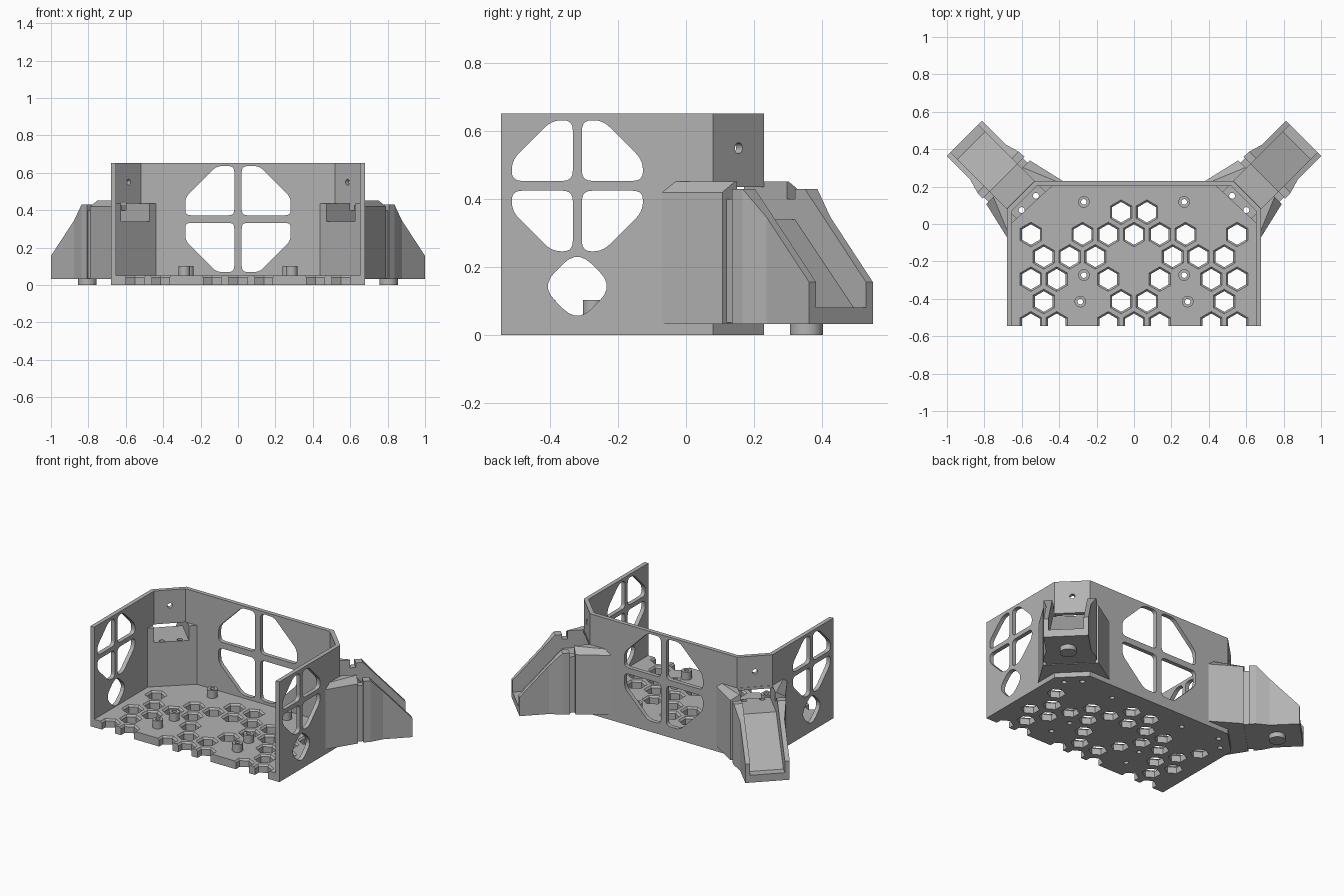
import bpy, bmesh, math
from mathutils import Vector

if "Cube" in bpy.data.objects:
    bpy.data.objects.remove(bpy.data.objects["Cube"], do_unlink=True)

grey = bpy.data.materials.new("plain grey")
grey.use_nodes = True
GREY = (0.45, 0.45, 0.45, 1)
grey.diffuse_color = GREY
grey.node_tree.nodes["Principled BSDF"].inputs["Base Color"].default_value = GREY


def loft(name, solids, closed=False):
    """Each solid is a list of rings of points, skinned in order."""
    bm = bmesh.new()
    for rings in solids:
        rows = [[bm.verts.new(p) for p in ring] for ring in rings]
        pairs = list(zip(rows, rows[1:]))
        if closed:
            pairs.append((rows[-1], rows[0]))
        else:
            bm.faces.new(rows[0])
            bm.faces.new(rows[-1])
        for a, b in pairs:
            for i in range(len(a)):
                j = (i + 1) % len(a)
                bm.faces.new((a[i], a[j], b[j], b[i]))
    bmesh.ops.recalc_face_normals(bm, faces=bm.faces)
    mesh = bpy.data.meshes.new(name)
    bm.to_mesh(mesh)
    bm.free()
    mesh.materials.append(grey)
    ob = bpy.data.objects.new(name, mesh)
    bpy.context.collection.objects.link(ob)
    return ob


def activate(ob):
    bpy.ops.object.select_all(action="DESELECT")
    ob.select_set(True)
    bpy.context.view_layer.objects.active = ob


def cut(ob, *cutters):
    activate(ob)
    for c in cutters:
        c.hide_render = True
        m = ob.modifiers.new("cut", "BOOLEAN")
        m.operation, m.solver, m.object = "DIFFERENCE", "EXACT", c
        bpy.ops.object.modifier_apply(modifier=m.name)


def smooth(ob):
    activate(ob)
    bpy.ops.object.shade_smooth_by_angle()


def flat(pts, z):
    return [(x, y, z) for x, y in pts]


def ngon(x, y, r, n, turn=0.0):
    return [(x + r * math.cos(turn + math.tau * i / n),
             y + r * math.sin(turn + math.tau * i / n)) for i in range(n)]


def rounded(pts, r, steps=5):
    """Round every corner of a 2D outline."""
    out = []
    for i, p in enumerate(pts):
        p, a, b = Vector(p), Vector(pts[i - 1]), Vector(pts[(i + 1) % len(pts)])
        s = p + (a - p).normalized() * min(r, (a - p).length * 0.45)
        e = p + (b - p).normalized() * min(r, (b - p).length * 0.45)
        for k in range(steps + 1):
            t = k / steps
            out.append(tuple(s * (1 - t) ** 2 + p * 2 * t * (1 - t) + e * t * t))
    return out


def quarter_windows(cx, cz, gap_x, gap_z, w, h, cut_x, cut_z):
    """Four rounded windows around a cross, outer corners cut off."""
    shapes = []
    for sx in (-1, 1):
        for sz in (-1, 1):
            base = [(gap_x, gap_z), (w, gap_z), (w, cut_z), (cut_x, h), (gap_x, h)]
            shapes.append(rounded([(cx + sx * a, cz + sz * b) for a, b in base], 0.03))
    return shapes


# Surrounding wall
FRONT, HEIGHT, FLOOR = -0.545, 0.652, 0.052
outer = [(0.68, FRONT), (0.68, 0.08), (0.53, 0.23)]
inner = [(0.653, FRONT), (0.653, 0.069), (0.519, 0.203)]
mirror = lambda pts: [(-x, y) for x, y in reversed(pts)]
outline = outer + mirror(outer)
inline = inner + mirror(inner)
wall_ring = outline + inline[::-1]
wall = loft("surrounding_wall", [[flat(wall_ring, 0), flat(wall_ring, HEIGHT)]])

# Window cutters
back_shapes = quarter_windows(0, 0.353, 0.02, 0.02, 0.282, 0.283, 0.115, 0.115)
back_cut = loft("back_window_cutter",
                [[[(a, y, b) for a, b in s] for y in (0.12, 0.3)] for s in back_shapes])
side_shapes = quarter_windows(-0.32, 0.439, 0.0135, 0.0145, 0.193, 0.193, 0.075, 0.075)
side_shapes.append(rounded([(-0.32 + a, 0.143 + b) for a, b in
                            ngon(0, 0, 0.108, 4, 0)], 0.06))
side_cut = loft("side_window_cutter",
                [[[(x, a, b) for a, b in s] for x in (-0.8, 0.8)] for s in side_shapes])

# Floor with a pattern of chamfered hexagonal holes
floor = loft("floor", [[flat(inline, 0), flat(inline, FLOOR)]])
PITCH = 0.1378
rows = [(0.5,), (0, 1, 2, 4), (1.5, 2.5, 3.5), (1, 3, 4), (0.5, 3.5), (0, 1, 3, 4)]
hexes = []
for i, row in enumerate(rows):
    y = 0.063 - i * PITCH * math.sqrt(3) / 2
    for x in sorted({s * k * PITCH for k in row for s in (1, -1)}):
        hexes.append([flat(ngon(x, y, r, 6, math.pi / 6), z) for r, z in
                      ((0.055, -0.1), (0.055, FLOOR - 0.011), (0.066, FLOOR), (0.066, 0.1))])
hex_cut = loft("hex_cutter", hexes)

# Hollow standoffs
spots = [(s * x, y) for x, y in ((0.268, 0.118), (0.268, -0.273), (0.287, -0.415))
         for s in (1, -1)]
bore_cut = loft("bore_cutter", [[flat(ngon(x, y, 0.015, 20), z) for z in (-0.1, 0.2)]
                                for x, y in spots])
smooth(loft("standoffs", [[flat(ngon(x, y, r, 20), z) for r, z in
            ((0.015, FLOOR), (0.031, FLOOR), (0.031, 0.103), (0.015, 0.103))]
            for x, y in spots], closed=True))

cutters = [back_cut, side_cut, hex_cut, bore_cut]
cut(wall, back_cut, side_cut)
cut(floor, hex_cut, bore_cut)

# Corner arms
for s, side in ((1, "left"), (-1, "right")):
    def at(u, v, z):
        """u runs outward along the arm, v across it."""
        k = math.sqrt(0.5)
        return (s * (0.605 + (u - v) * k), 0.155 + (u + v) * k, z)

    def section(u, v, low, high):
        return [at(u, -v, low), at(u, v, low), at(u, v, high), at(u, -v, high)]

    # Channel, screw and panel hole cutters
    path = [(-0.2, 0.34), (0.13, 0.34), (0.375, 0.08), (0.5, 0.08),
            (0.5, 0.6), (0.002, 0.6), (0.002, 0.435), (-0.2, 0.435)]
    channel = loft(side + "_channel_cutter",
                   [[[at(u, v, z) for u, z in path] for v in (-0.104, 0.104)]])
    screws = loft(side + "_screw_cutter",
                  [[[at(a, b, z) for a, b in ngon(-0.06, v, 0.016, 16)]
                    for z in (-0.1, 0.4)] for v in (-0.054, 0.054)])
    eyelet = loft(side + "_eyelet_cutter",
                  [[[at(u, a, b) for a, b in ngon(0, 0.55, 0.016, 16)]
                    for u in (-0.1, 0.1)]])
    cutters += [channel, screws, eyelet]
    cut(wall, channel, eyelet)
    cut(floor, screws)

    # Inner corner block with the shelf
    plan = [(0.66, -0.002), (0.66, 0.09), (0.54, 0.21), (0.43, 0.21)]
    plan = [(s * x, y) for x, y in plan]
    block = loft(side + "_corner_block", [[flat(plan, 0.045), flat(plan, 0.435)]])
    cut(block, channel, screws)

    # Boot flaring from the walls
    low = [(0.67, -0.07), (0.68, -0.07), (0.79, 0.107), (0.557, 0.34),
           (0.38, 0.23), (0.38, 0.22), (0.525, 0.22), (0.67, 0.075)]
    top = [(0.67, -0.03), (0.68, -0.03), (0.752, 0.145), (0.595, 0.302),
           (0.42, 0.23), (0.42, 0.22), (0.525, 0.22), (0.67, 0.075)]
    low, top = ([(s * x, y) for x, y in p] for p in (low, top))
    boot = loft(side + "_boot", [[flat(low, 0.032), flat(low, 0.42), flat(top, 0.452)]])
    cut(boot, channel)

    # Recessed neck between boot and arm
    neck = loft(side + "_neck", [[section(u, 0.147, 0.036, 0.4) for u in (0.09, 0.135)]])
    cut(neck, channel)

    # Sloping open arm
    arm = loft(side + "_arm", [[section(0.13, 0.158, 0.032, 0.43),
                                section(0.172, 0.156, 0.032, 0.43),
                                section(0.25, 0.133, 0.032, 0.346),
                                section(0.427, 0.133, 0.032, 0.155)]])
    cut(arm, channel)

    # Round foot under the arm
    smooth(loft(side + "_foot", [[[at(a, b, z) for a, b in ngon(0.283, 0, 0.049, 32)]
                                  for z in (0, 0.04)]]))

for c in cutters:
    bpy.data.objects.remove(c, do_unlink=True)
